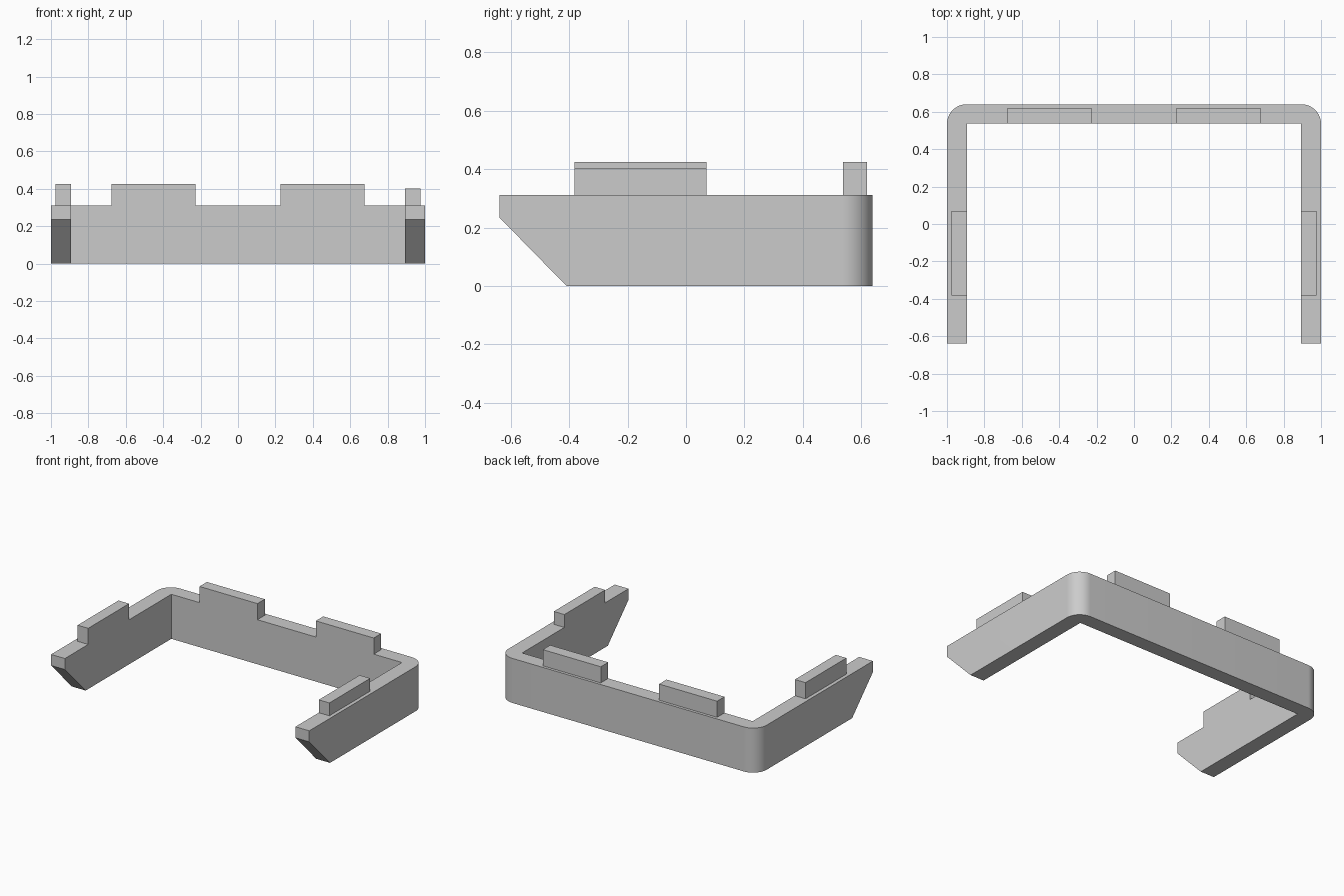
import bpy, bmesh, math
from mathutils import Vector

if "Cube" in bpy.data.objects:
    bpy.data.objects.remove(bpy.data.objects["Cube"])

grey = bpy.data.materials.new("light grey")
grey.diffuse_color = (0.6, 0.6, 0.6, 1)
grey.use_nodes = True
grey.node_tree.nodes["Principled BSDF"].inputs["Base Color"].default_value = grey.diffuse_color

W, D, H = 1.0, 0.64, 0.312      # outer half width, half depth, wall height
IX, IY = 0.893, 0.538           # inner wall faces
R = 0.105                       # outer corner radius


def finish(bm, name):
    bmesh.ops.recalc_face_normals(bm, faces=bm.faces)
    me = bpy.data.meshes.new(name)
    bm.to_mesh(me)
    bm.free()
    me.materials.append(grey)
    ob = bpy.data.objects.new(name, me)
    bpy.context.collection.objects.link(ob)
    return ob


def extrude(points, z0, z1):
    bm = bmesh.new()
    face = bm.faces.new([bm.verts.new((x, y, z0)) for x, y in points])
    up = bmesh.ops.extrude_face_region(bm, geom=[face])["geom"]
    verts = [v for v in up if isinstance(v, bmesh.types.BMVert)]
    bmesh.ops.translate(bm, verts=verts, vec=(0, 0, z1 - z0))
    return bm


# U-shaped wall with rounded outer back corners
def arc(cx, a0):
    return [(cx + R * math.cos(math.radians(a0 + 90 * i / 16)),
             D - R + R * math.sin(math.radians(a0 + 90 * i / 16))) for i in range(17)]


outline = ([(W, -D)] + arc(W - R, 0) + arc(R - W, 90)
           + [(-W, -D), (-IX, -D), (-IX, IY), (IX, IY), (IX, -D)])
bm = extrude(outline, 0, H)

# Sloped cut under the front ends of both arms
normal = Vector((0, -0.235, -0.23)).normalized()
bmesh.ops.bisect_plane(bm, geom=bm.verts[:] + bm.edges[:] + bm.faces[:], dist=1e-5,
                       plane_co=(0, -0.41, 0), plane_no=normal, clear_outer=True)
bmesh.ops.holes_fill(bm, edges=[e for e in bm.edges if e.is_boundary], sides=0)
wall = finish(bm, "wall")
bpy.context.view_layer.objects.active = wall
wall.select_set(True)
bpy.ops.object.shade_smooth_by_angle(angle=math.radians(30))


# Tabs on the wall top, flush with the inner faces
def tab(name, x0, x1, y0, y1, top):
    finish(extrude([(x0, y0), (x1, y0), (x1, y1), (x0, y1)], H, top), name)


for side, s in (("left", -1), ("right", 1)):
    tab("back_tab_" + side, s * 0.226, s * 0.675, IY, 0.62, 0.425)
    tab("arm_tab_" + side, s * IX, s * 0.975, -0.382, 0.07, 0.425 if s < 0 else 0.402)
